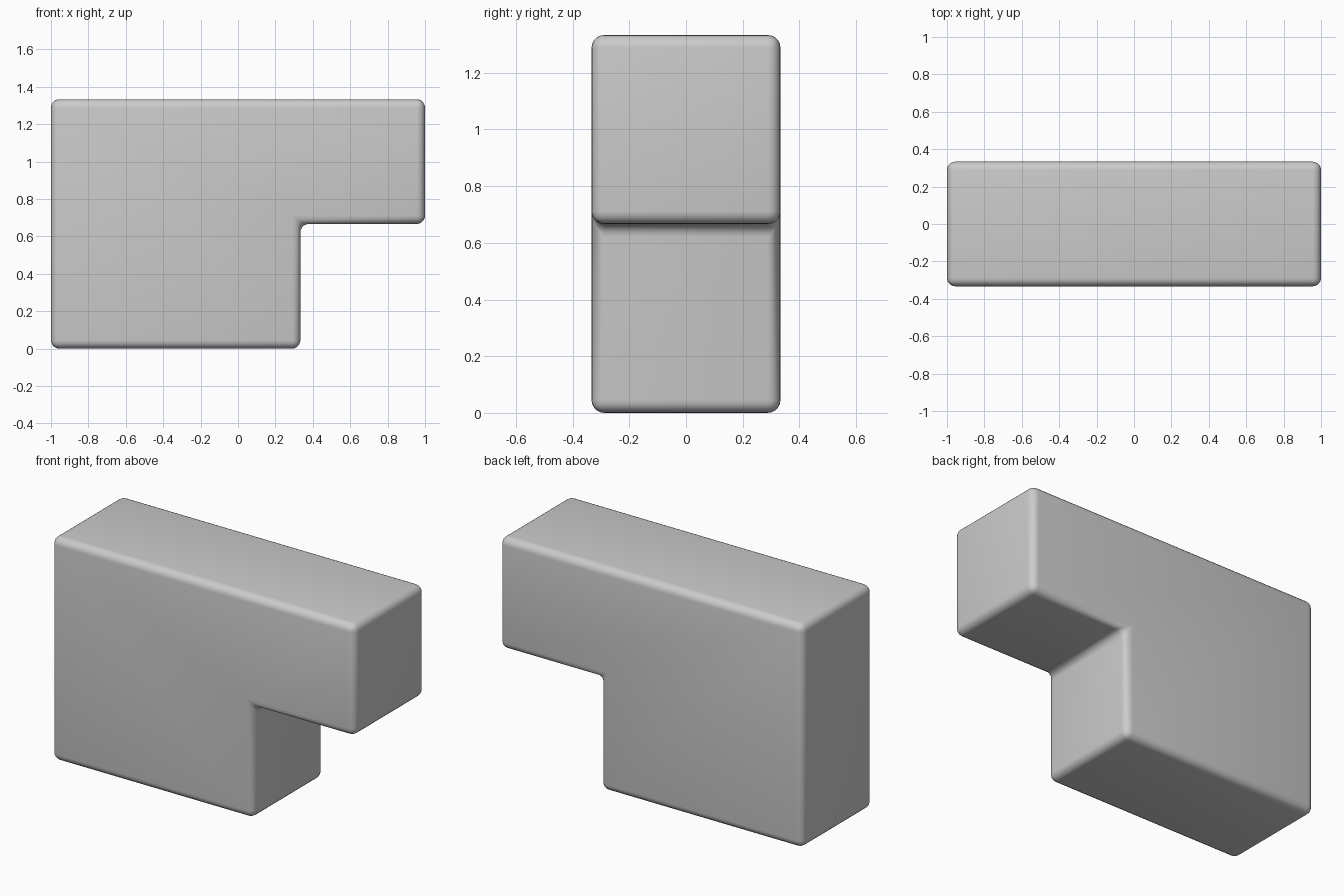
import bpy
import bmesh
from math import radians

if "Cube" in bpy.data.objects:
    bpy.data.objects.remove(bpy.data.objects["Cube"])

U = 2 / 3  # one block unit
HALF = U / 2

# Stepped side profile: two-by-two block with one extra unit at the top right
profile = [(-1, 0), (-1 + 2 * U, 0), (-1 + 2 * U, U),
           (1, U), (1, 2 * U), (-1, 2 * U)]

# Extrude the profile through the depth
bm = bmesh.new()
front = bm.faces.new([bm.verts.new((x, -HALF, z)) for x, z in profile])
new = bmesh.ops.extrude_face_region(bm, geom=[front], use_keep_orig=True)
bmesh.ops.translate(bm, vec=(0, U, 0),
                    verts=[g for g in new["geom"] if isinstance(g, bmesh.types.BMVert)])
bmesh.ops.recalc_face_normals(bm, faces=bm.faces[:])
mesh = bpy.data.meshes.new("stepped_block")
bm.to_mesh(mesh)
bm.free()

block = bpy.data.objects.new("stepped_block", mesh)
bpy.context.collection.objects.link(block)

# Rounded edges all over, including the inner corner
bevel = block.modifiers.new("rounded_edges", 'BEVEL')
bevel.width = 0.045
bevel.segments = 5
bevel.limit_method = 'ANGLE'
bevel.angle_limit = radians(40)

# Smooth shading
bpy.context.view_layer.objects.active = block
block.select_set(True)
bpy.ops.object.modifier_apply(modifier=bevel.name)
bpy.ops.object.shade_smooth_by_angle(angle=radians(40))
